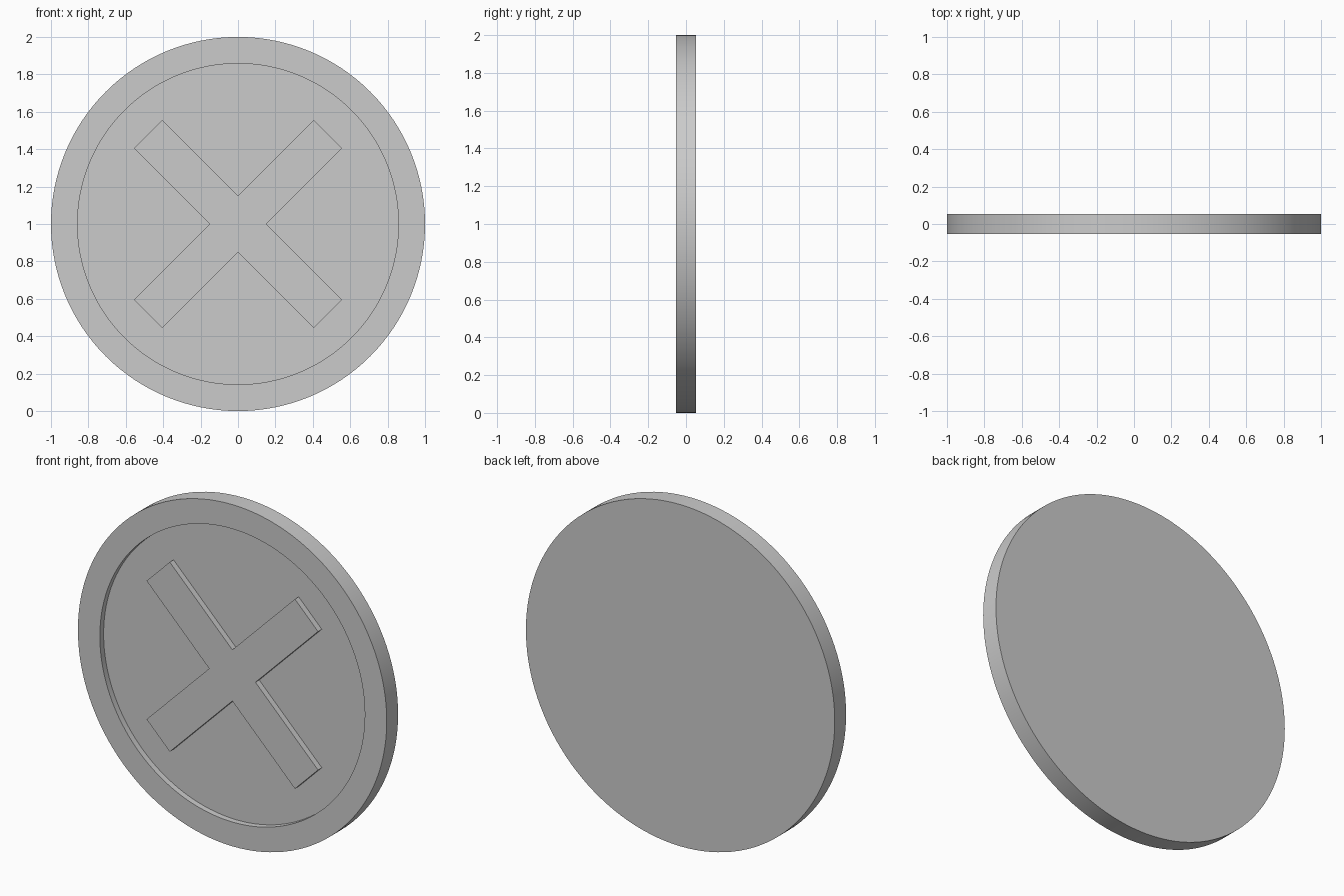
import bpy, bmesh, math
from mathutils import Vector, Matrix

if "Cube" in bpy.data.objects:
    bpy.data.objects.remove(bpy.data.objects["Cube"], do_unlink=True)

RADIUS, INNER, HALF = 1.0, 0.858, 0.0525   # disc size
RECESS = 0.035                             # depth of the sunken face
ARM, WIDTH = 0.679, 0.106                  # cross half length and half width
SIDES = 128
CENTRE = Vector((0, 0, RADIUS))

grey = bpy.data.materials.new("light grey")
grey.use_nodes = True
colour = (0.6, 0.6, 0.6, 1)
grey.diffuse_color = colour
grey.node_tree.nodes["Principled BSDF"].inputs["Base Color"].default_value = colour


def finish(name, bm):
    """Turn a bmesh into a named, shaded object."""
    bmesh.ops.recalc_face_normals(bm, faces=bm.faces)
    mesh = bpy.data.meshes.new(name)
    bm.to_mesh(mesh)
    bm.free()
    mesh.materials.append(grey)
    obj = bpy.data.objects.new(name, mesh)
    bpy.context.collection.objects.link(obj)
    bpy.ops.object.select_all(action='DESELECT')
    obj.select_set(True)
    bpy.context.view_layer.objects.active = obj
    bpy.ops.object.shade_smooth_by_angle(angle=math.radians(30))
    return obj


# Round disc with a raised rim: a profile spun about the front-back axis
bm = bmesh.new()
floor = RECESS - HALF
profile = [(INNER, floor), (INNER, -HALF), (RADIUS, -HALF), (RADIUS, HALF)]
verts = [bm.verts.new((r, y, RADIUS)) for r, y in profile]
edges = [bm.edges.new(pair) for pair in zip(verts, verts[1:])]
bmesh.ops.spin(bm, geom=verts + edges, cent=CENTRE, axis=(0, 1, 0),
               angle=math.tau, steps=SIDES)
bmesh.ops.remove_doubles(bm, verts=bm.verts, dist=0.0001)
# Sunken front face and flat back
bmesh.ops.holes_fill(bm, edges=[e for e in bm.edges if e.is_boundary], sides=0)
finish("rimmed_disc", bm)

# Diagonal cross, flush with the rim: one arm outline repeated four times
bm = bmesh.new()
outline = []
for i in range(4):
    turn = Matrix.Rotation(math.radians(45 + 90 * i), 3, 'Y')
    for x, z in ((WIDTH, WIDTH), (ARM, WIDTH), (ARM, -WIDTH)):
        outline.append(bm.verts.new(turn @ Vector((x, -HALF, z)) + CENTRE))
    # order each arm so the outline runs around the cross
face = bm.faces.new(outline)
extruded = bmesh.ops.extrude_face_region(bm, geom=[face])["geom"]
bmesh.ops.translate(bm, vec=(0, RECESS + 0.005, 0),
                    verts=[g for g in extruded if isinstance(g, bmesh.types.BMVert)])
finish("raised_cross", bm)
